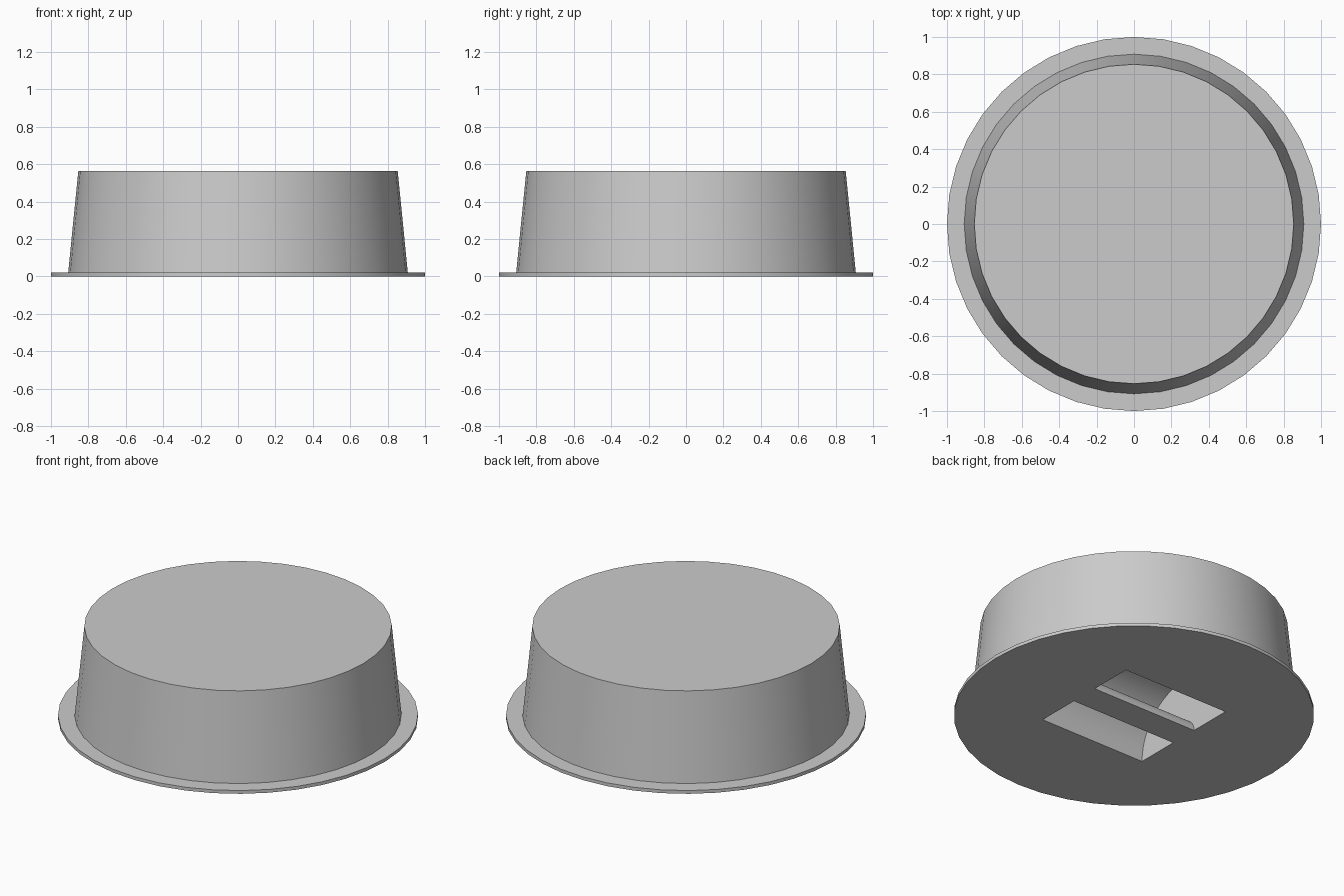
import bpy, bmesh, math

SIDES = 40            # sides of the round body
ARC = 24              # steps of the handle arch
RECESS = 0.36         # outer radius and half length of the grip recess
BAR = 0.09            # radius of the grip bar

cube = bpy.data.objects.get("Cube")
if cube:
    bpy.data.objects.remove(cube, do_unlink=True)

grey = bpy.data.materials.new("plain grey")
grey.use_nodes = True
colour = (0.6, 0.6, 0.6, 1)
grey.diffuse_color = colour
grey.node_tree.nodes["Principled BSDF"].inputs["Base Color"].default_value = colour


def make_object(name, bm):
    bmesh.ops.recalc_face_normals(bm, faces=bm.faces)
    mesh = bpy.data.meshes.new(name)
    bm.to_mesh(mesh)
    bm.free()
    mesh.materials.append(grey)
    obj = bpy.data.objects.new(name, mesh)
    bpy.context.collection.objects.link(obj)
    return obj


# Tapered drum with a thin flange: stacked rings, capped at both ends
bm = bmesh.new()
rings = []
for radius, z in [(1, 0), (1, 0.02), (0.908, 0.02), (0.854, 0.563)]:
    ring = []
    for i in range(SIDES):
        a = math.tau * i / SIDES
        ring.append(bm.verts.new((radius * math.cos(a), radius * math.sin(a), z)))
    rings.append(ring)
for low, high in zip(rings, rings[1:]):
    for i in range(SIDES):
        j = (i + 1) % SIDES
        bm.faces.new((low[i], low[j], high[j], high[i]))
bm.faces.new(rings[0])
bm.faces.new(rings[-1])
drum = make_object("flanged_drum", bm)

# Arched tunnel cutter: it leaves a half-round grip bar in the recess
bm = bmesh.new()


def arch(radius):
    points = [(radius, -0.1)]
    for i in range(ARC + 1):
        a = math.pi * i / ARC
        points.append((radius * math.cos(a), radius * math.sin(a)))
    return points + [(-radius, -0.1)]


outline = arch(RECESS) + arch(BAR)[::-1]
section = bm.faces.new([bm.verts.new((-RECESS, y, z)) for y, z in outline])
extruded = bmesh.ops.extrude_face_region(bm, geom=[section])
moved = [v for v in extruded["geom"] if isinstance(v, bmesh.types.BMVert)]
bmesh.ops.translate(bm, verts=moved, vec=(2 * RECESS, 0, 0))
cutter = make_object("grip_recess_cutter", bm)
cutter.hide_render = True

# Cut the recess, then drop the cutter
bpy.ops.object.select_all(action="DESELECT")
drum.select_set(True)
bpy.context.view_layer.objects.active = drum
cut = drum.modifiers.new("grip_recess", "BOOLEAN")
cut.operation = "DIFFERENCE"
cut.solver = "EXACT"
cut.object = cutter
bpy.ops.object.modifier_apply(modifier=cut.name)
bpy.data.objects.remove(cutter, do_unlink=True)
bpy.ops.object.shade_smooth_by_angle(angle=math.radians(30))
